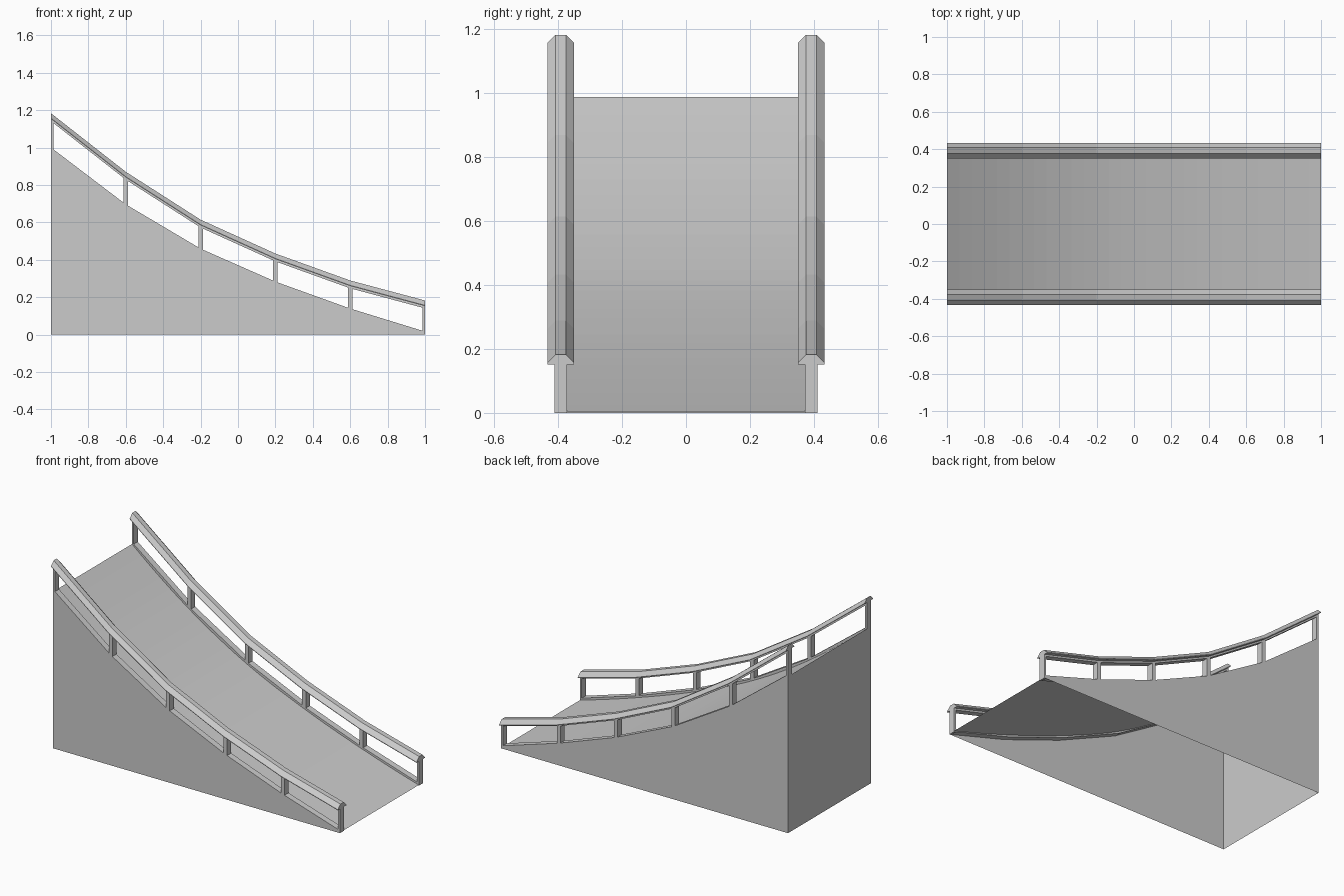
import bpy, bmesh

cube = bpy.data.objects.get("Cube")
if cube:
    bpy.data.objects.remove(cube, do_unlink=True)

grey = bpy.data.materials.new("light_grey")
grey.use_nodes = True
grey.diffuse_color = (0.6, 0.6, 0.6, 1)
grey.node_tree.nodes["Principled BSDF"].inputs["Base Color"].default_value = (0.6, 0.6, 0.6, 1)

# Heights at the six evenly spaced fence posts
POST_X = [-1, -0.6, -0.2, 0.2, 0.6, 1]
CURB_Z = [1.0, 0.696, 0.459, 0.283, 0.139, 0.016]
RAIL_Z = [1.183, 0.87, 0.614, 0.433, 0.289, 0.182]
HALF_WIDTH = 0.412
FENCE_Y = 0.392


def make_object(name, bm, recalc=True):
    if recalc:
        bmesh.ops.recalc_face_normals(bm, faces=bm.faces)
    mesh = bpy.data.meshes.new(name)
    bm.to_mesh(mesh)
    bm.free()
    mesh.materials.append(grey)
    obj = bpy.data.objects.new(name, mesh)
    bpy.context.collection.objects.link(obj)
    return obj


def sweep(name, heights, section, y):
    """Carry a closed (y, z) section along the post line, capped at both ends."""
    bm = bmesh.new()
    rings = [[bm.verts.new((x, y + sy, max(0, h + sz))) for sy, sz in section]
             for x, h in zip(POST_X, heights)]
    n = len(section)
    for a, b in zip(rings, rings[1:]):
        for i in range(n):
            j = (i + 1) % n
            bm.faces.new((a[i], a[j], b[j], b[i]))
    bm.faces.new(rings[0])
    bm.faces.new(rings[-1])
    return make_object(name, bm)


def polygon(name, points):
    bm = bmesh.new()
    bm.faces.new([bm.verts.new(p) for p in points])
    return make_object(name, bm, recalc=False)


def ramp_height(x):
    """Smooth curve through the post heights, just below the curb."""
    t = (x + 1) / 0.4
    i = min(int(t), 4)
    t -= i
    z = [2 * CURB_Z[0] - CURB_Z[1] + 0.06] + CURB_Z + [2 * CURB_Z[5] - CURB_Z[4] + 0.02]
    a, b, c, d = z[i:i + 4]
    h = 0.5 * (2 * b + (c - a) * t + (2 * a - 5 * b + 4 * c - d) * t ** 2
               + (3 * b - a - 3 * c + d) * t ** 3)
    return max(0.003, h - 0.012)


# Curved ramp surface
bm = bmesh.new()
STEPS = 30
rows = []
for k in range(STEPS + 1):
    x = -1 + 2 * k / STEPS
    rows.append([bm.verts.new((x, s * HALF_WIDTH, ramp_height(x))) for s in (-1, 1)])
for a, b in zip(rows, rows[1:]):
    bm.faces.new((a[0], b[0], b[1], a[1]))
make_object("ramp_surface", bm, recalc=False)

# Tall end wall; the base stays open
top = ramp_height(-1)
polygon("end_wall", [(-1, HALF_WIDTH, 0), (-1, -HALF_WIDTH, 0),
                     (-1, -HALF_WIDTH, top), (-1, HALF_WIDTH, top)])

curb_section = [(-0.02, 0), (0.02, 0), (0.02, -0.025), (-0.02, -0.025)]
cap_section = [(-0.016, 0), (0.016, 0), (0.042, -0.026), (0.042, -0.03),
               (-0.042, -0.03), (-0.042, -0.026)]
beam_section = [(-0.02, -0.02), (0.02, -0.02), (0.02, -0.042), (-0.02, -0.042)]

for side, s in (("right", -1), ("left", 1)):
    # Side wall
    outline = [(-1, 0), (1, 0)] + list(zip(POST_X, CURB_Z))[::-1]
    points = [(x, s * HALF_WIDTH, z) for x, z in outline]
    polygon(side + "_side_wall", points if s < 0 else points[::-1])

    # Curb and handrail
    y = s * FENCE_Y
    sweep(side + "_curb", CURB_Z, curb_section, y)
    sweep(side + "_handrail_cap", RAIL_Z, cap_section, y)
    sweep(side + "_handrail_beam", RAIL_Z, beam_section, y)

    # Fence posts, half as wide at the two ends
    for i, (x, low, high) in enumerate(zip(POST_X, CURB_Z, RAIL_Z)):
        x0, x1 = max(-1, x - 0.0125), min(1, x + 0.0125)
        z0, z1 = max(0, low - 0.02), high - 0.034
        bm = bmesh.new()
        bmesh.ops.create_cube(bm, size=1)
        bmesh.ops.scale(bm, vec=(x1 - x0, 0.04, z1 - z0), verts=bm.verts)
        bmesh.ops.translate(bm, vec=((x0 + x1) / 2, y, (z0 + z1) / 2), verts=bm.verts)
        make_object(f"{side}_post_{i + 1}", bm)
